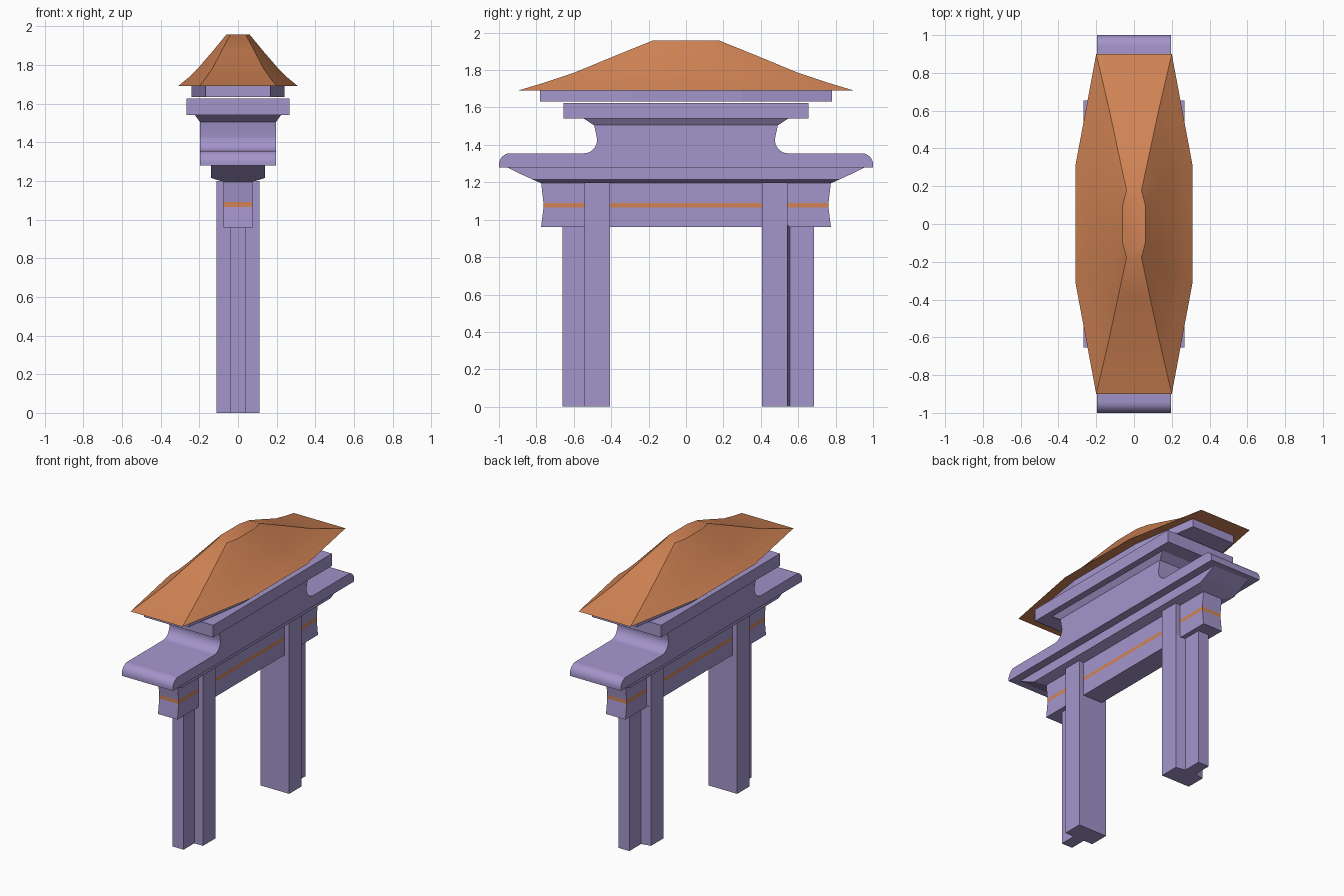
import bpy, bmesh
from math import sin, cos, radians

if "Cube" in bpy.data.objects:
    bpy.data.objects.remove(bpy.data.objects["Cube"])


def material(name, rgb):
    m = bpy.data.materials.new(name)
    m.diffuse_color = (*rgb, 1)
    m.use_nodes = True
    m.node_tree.nodes["Principled BSDF"].inputs["Base Color"].default_value = m.diffuse_color
    return m


PURPLE = material("purple_stone", (0.37, 0.30, 0.60))
ORANGE = material("orange_tile", (0.64, 0.23, 0.09))


def finish(name, bm, mats, smooth=None):
    bmesh.ops.recalc_face_normals(bm, faces=bm.faces)
    me = bpy.data.meshes.new(name)
    bm.to_mesh(me)
    bm.free()
    for m in mats:
        me.materials.append(m)
    ob = bpy.data.objects.new(name, me)
    bpy.context.collection.objects.link(ob)
    if smooth:
        bpy.ops.object.select_all(action='DESELECT')
        ob.select_set(True)
        bpy.context.view_layer.objects.active = ob
        bpy.ops.object.shade_smooth_by_angle(angle=radians(smooth))
    return ob


def loft(name, rings, mats=(PURPLE,), stripe=None, smooth=None):
    """Skin a stack of closed point rings and cap both ends."""
    bm = bmesh.new()
    loops = [[bm.verts.new(p) for p in r] for r in rings]
    n = len(loops[0])
    for k, (a, b) in enumerate(zip(loops, loops[1:])):
        for i in range(n):
            j = (i + 1) % n
            f = bm.faces.new((a[i], a[j], b[j], b[i]))
            f.material_index = int(k == stripe)
    bm.faces.new(loops[0])
    bm.faces.new(loops[-1])
    return finish(name, bm, mats, smooth)


def rect(x, y0, y1, z):
    return [(-x, y0, z), (x, y0, z), (x, y1, z), (-x, y1, z)]


def octagon(xe, ye, xm, ym, z):
    """Long plan: narrow ends (xe, ye) and a wide middle (xm, ym)."""
    h = [(xe, -ye), (xm, -ym), (xm, ym), (xe, ye)]
    return [(x, y, z) for x, y in h] + [(-x, y, z) for x, y in reversed(h)]


def arc(cx, cz, rx, rz, a0, a1, n=8):
    angles = [radians(a0 + (a1 - a0) * i / n) for i in range(n + 1)]
    return [(cx + rx * cos(a), cz + rz * sin(a)) for a in angles]


# Legs: wide inner pillar plus a narrow outer post
for label, s, outer in (("front", -1, 0.66), ("back", 1, 0.685)):
    loft(label + "_leg_pillar", [rect(0.11, s * 0.4075, s * 0.5425, z) for z in (0, 1.2)])
    plan = [(0.109, 0.5425), (0.042, 0.555), (0.042, outer)]
    if s < 0:
        plan[:2] = [(0.042, 0.53), (0.042, 0.545)]
    plan += [(-x, y) for x, y in reversed(plan)]
    loft(label + "_leg_post", [[(x, s * y, z) for x, y in plan] for z in (0, 0.97)])

# Cross beam with waisted ends and an orange band
beam = ((0.96, 0.775), (1.065, 0.762), (1.09, 0.762), (1.2, 0.775))
loft("cross_beam", [rect(0.075, -y, y, z) for z, y in beam], (PURPLE, ORANGE), stripe=1)

# Flared moulding under the ledge
cove = ((1.195, 0.075, 0.775), (1.215, 0.14, 0.82), (1.24, 0.14, 0.875), (1.28, 0.14, 0.955))
loft("ledge_moulding", [rect(x, -y, y, z) for z, x, y in cove])

# Ledge with rounded tips sweeping up into the neck
half = [(1.0, 1.28)] + arc(0.94, 1.295, 0.06, 0.06, 0, 90)
half += arc(0.545, 1.43, 0.07, 0.075, 270, 180) + [(0.492, 1.51)]
prof = half + [(-y, z) for y, z in reversed(half)]
loft("ledge_and_neck", [[(x, y, z) for y, z in prof] for x in (-0.197, 0.197)], smooth=30)

# Flare and upper slab
loft("neck_flare", [rect(0.197, -0.492, 0.492, 1.505), rect(0.222, -0.545, 0.545, 1.54)])
loft("upper_slab", [rect(0.267, -0.655, 0.655, z) for z in (1.54, 1.625)])

# Plate under the roof, following the roof plan
loft("roof_plate", [octagon(0.167, 0.78, 0.24, 0.30, z) for z in (1.633, 1.692)])

# Hipped roof with gently concave slopes
loft("roof", [
    octagon(0.20, 0.90, 0.31, 0.31, 1.69),
    octagon(0.165, 0.75, 0.255, 0.29, 1.735),
    octagon(0.13, 0.60, 0.205, 0.26, 1.785),
    octagon(0.085, 0.39, 0.13, 0.19, 1.872),
    octagon(0.04, 0.18, 0.06, 0.10, 1.957),
], (ORANGE,), smooth=28)
